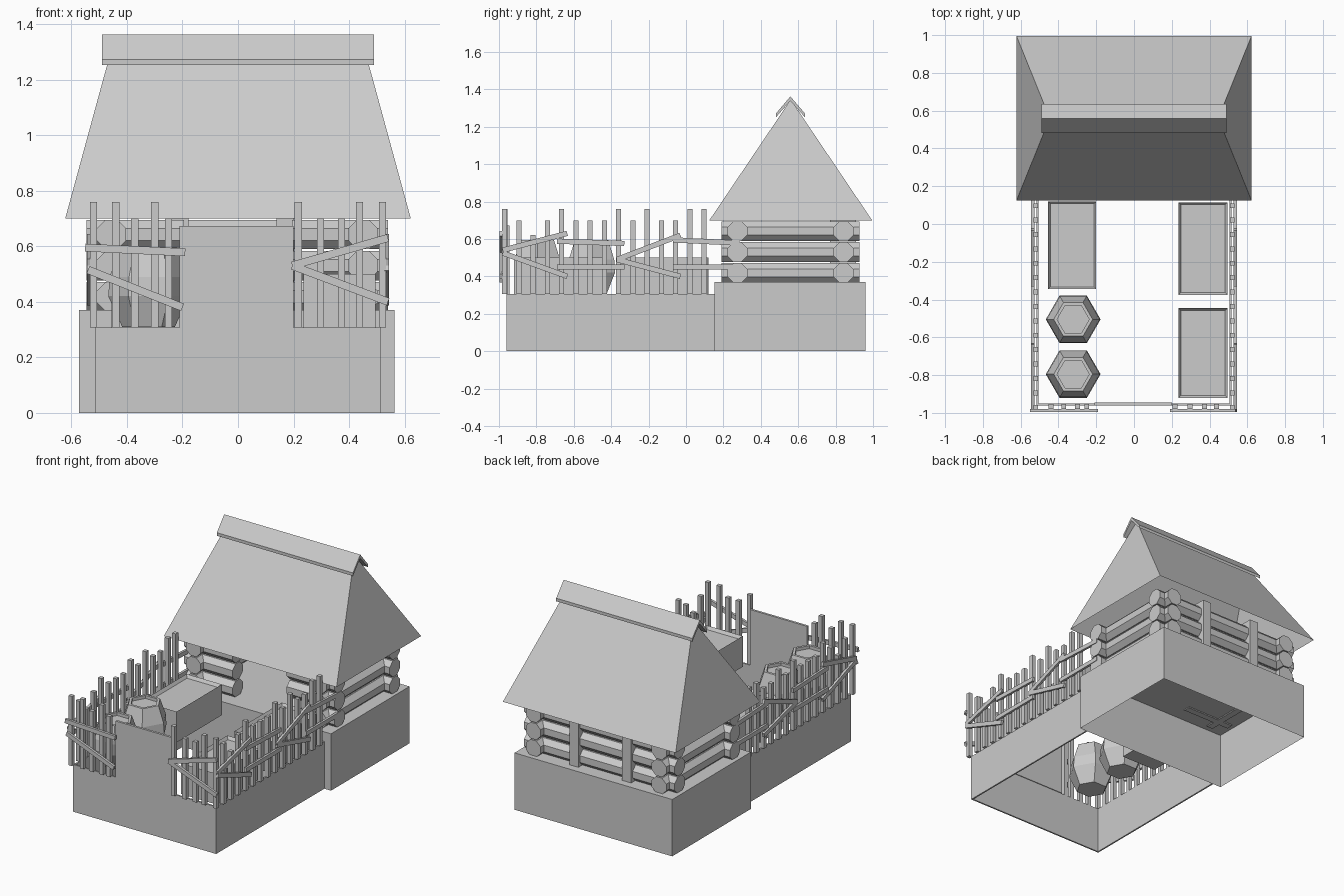
import bpy, bmesh
from math import pi, atan2, hypot
from mathutils import Matrix, Vector

if "Cube" in bpy.data.objects:
    bpy.data.objects.remove(bpy.data.objects["Cube"])


def finish(name, bm):
    me = bpy.data.meshes.new(name)
    bm.to_mesh(me)
    bm.free()
    ob = bpy.data.objects.new(name, me)
    bpy.context.collection.objects.link(ob)
    return ob


def add_box(bm, lo, hi):
    lo, hi = Vector(lo), Vector(hi)
    m = Matrix.Translation((lo + hi) / 2) @ Matrix.Diagonal((*(hi - lo), 1))
    return bmesh.ops.create_cube(bm, size=1, matrix=m)['verts']


def add_log(bm, axis, a, b, u, z):
    # eight-sided log with flat top, along x or y
    rot = Matrix.Rotation(pi / 2, 4, 'Y' if axis == 'x' else 'X')
    c = ((a + b) / 2, u, z) if axis == 'x' else (u, (a + b) / 2, z)
    m = Matrix.Translation(c) @ rot @ Matrix.Rotation(pi / 8, 4, 'Z')
    bmesh.ops.create_cone(bm, cap_ends=True, segments=8, radius1=.057, radius2=.057,
                          depth=abs(b - a), matrix=m)


def add_rail(bm, axis, fixed, a, za, b, zb):
    # thin slanted bar in a vertical plane
    ang, ln = atan2(zb - za, b - a), hypot(b - a, zb - za)
    m = Matrix.Rotation(-ang, 4, 'Y') @ Matrix.Diagonal((ln, .016, .028, 1))
    if axis == 'y':
        m = Matrix.Rotation(pi / 2, 4, 'Z') @ m
    c = ((a + b) / 2, fixed) if axis == 'x' else (fixed, (a + b) / 2)
    bmesh.ops.create_cube(bm, size=1, matrix=Matrix.Translation((*c, (za + zb) / 2)) @ m)


# house foundation, open underneath
bm = bmesh.new()
add_box(bm, (-.573, .152, 0), (.563, .96, .37))
bm.faces.ensure_lookup_table()
bmesh.ops.delete(bm, geom=[f for f in bm.faces if f.normal.z < -.5], context='FACES')
finish('house_foundation', bm)

# yard walls, open above and below
bm = bmesh.new()
T = .01
add_box(bm, (-.515, -.96, 0), (.515, -.96 + T, .307))
for s in (-1, 1):
    xs = sorted((s * .515, s * (.515 - T)))
    add_box(bm, (xs[0], -.96 + T, 0), (xs[1], .152, .307))
finish('yard_walls', bm)

# gate panel
bm = bmesh.new()
add_box(bm, (-.21, -.96, .307), (.2, -.945, .672))
finish('gate_panel', bm)

# crossing log walls with a doorway in front
bm = bmesh.new()
for z in (.418, .53, .642):
    for x in (-.455, .45):
        add_log(bm, 'y', .19, .928, x, z)
    add_log(bm, 'x', -.545, .54, .842, z)
    add_log(bm, 'x', -.545, -.195, .275, z)
    add_log(bm, 'x', .195, .54, .275, z)
finish('log_walls', bm)

# back wall posts
bm = bmesh.new()
for x in (-.21, .17):
    add_box(bm, (x - .032, .77, .37), (x + .032, .91, .72))
finish('back_posts', bm)

# hipped roof shell, open underneath
bm = bmesh.new()
eave = [bm.verts.new((x, y, .70)) for x, y in ((-.622, .125), (.622, .125), (.622, .995), (-.622, .995))]
r0, r1 = (bm.verts.new((x, .56, 1.345)) for x in (-.446, .446))
a, b, c, d = eave
for f in ((a, b, r1, r0), (b, c, r1), (c, d, r0, r1), (d, a, r0)):
    bm.faces.new(f)
finish('roof', bm)

# ridge cap: bent board extruded along x
bm = bmesh.new()
prof = [(.482, 1.272), (.558, 1.362), (.635, 1.272), (.635, 1.252), (.558, 1.338), (.482, 1.252)]
L, R = ([bm.verts.new((x, y, z)) for y, z in prof] for x in (-.49, .49))
for i in range(6):
    j = (i + 1) % 6
    bm.faces.new((L[i], L[j], R[j], R[i]))
for V in (L, R):
    bm.faces.new((V[0], V[1], V[4], V[5]))
    bm.faces.new((V[1], V[2], V[3], V[4]))
bmesh.ops.recalc_face_normals(bm, faces=bm.faces)
finish('ridge_cap', bm)

# planter boxes with a sunken top
for i, (x0, x1, y0, y1) in enumerate([(-.455, -.2, -.345, .12), (.235, .495, -.375, .115),
                                      (.235, .495, -.92, -.445)]):
    bm = bmesh.new()
    add_box(bm, (x0, y0, .3), (x1, y1, .5))
    bm.normal_update()
    top = [f for f in bm.faces if f.normal.z > .5]
    bmesh.ops.inset_region(bm, faces=top, thickness=.018)
    bmesh.ops.translate(bm, verts=top[0].verts, vec=(0, 0, -.02))
    finish(f'planter_{i + 1}', bm)

# six-sided barrels with a sunken lid
for i, y in enumerate((-.505, -.795)):
    bm = bmesh.new()
    rings = []
    for r, z in ((.095, .31), (.145, .42), (.14, .49), (.103, .595), (.085, .595), (.085, .575)):
        m = Matrix.Translation((-.322, y, z)) @ Matrix.Rotation(pi / 6, 4, 'Z')
        rings.append(bmesh.ops.create_circle(bm, segments=6, radius=r, matrix=m)['verts'])
    for A, B in zip(rings, rings[1:]):
        for k in range(6):
            bm.faces.new((A[k], A[(k + 1) % 6], B[(k + 1) % 6], B[k]))
    bm.faces.new(rings[0])
    bm.faces.new(rings[-1])
    bmesh.ops.recalc_face_normals(bm, faces=bm.faces)
    finish(f'barrel_{i + 1}', bm)

# side fences
side_tops = (.76, .70, .62, .70, .76, .70, .70, .70, .76, .70, .76, .70, .70, .76, .76)
side_rails = [(-.98, .54, -.635, .63), (-.98, .525, -.635, .40), (-.69, .588, -.33, .576),
              (-.69, .45, -.33, .45), (-.37, .49, -.03, .62), (-.37, .49, -.03, .40),
              (-.07, .595, .285, .578), (-.07, .45, .285, .45)]
for s, name in ((-1, 'left_fence'), (1, 'right_fence')):
    bm = bmesh.new()
    for i, top in enumerate(side_tops):
        y = -.97 + i * .0762
        add_box(bm, (s * .52 - .013, y - .013, .307), (s * .52 + .013, y + .013, top))
    for r in side_rails:
        add_rail(bm, 'y', s * .536, *r)
    finish(name, bm)

# front fence on both sides of the gate
bm = bmesh.new()
for x, top in ((-.44, .76), (-.372, .70), (-.3, .76), (-.25, .70), (.217, .76),
               (.297, .70), (.373, .70), (.437, .76)):
    add_box(bm, (x - .013, -.98, .307), (x + .013, -.954, top))
for r in ((-.55, .595, -.19, .578), (-.54, .515, -.2, .38), (.195, .53, .54, .63), (.195, .53, .54, .40)):
    add_rail(bm, 'x', -.988, *r)
finish('front_fence', bm)
